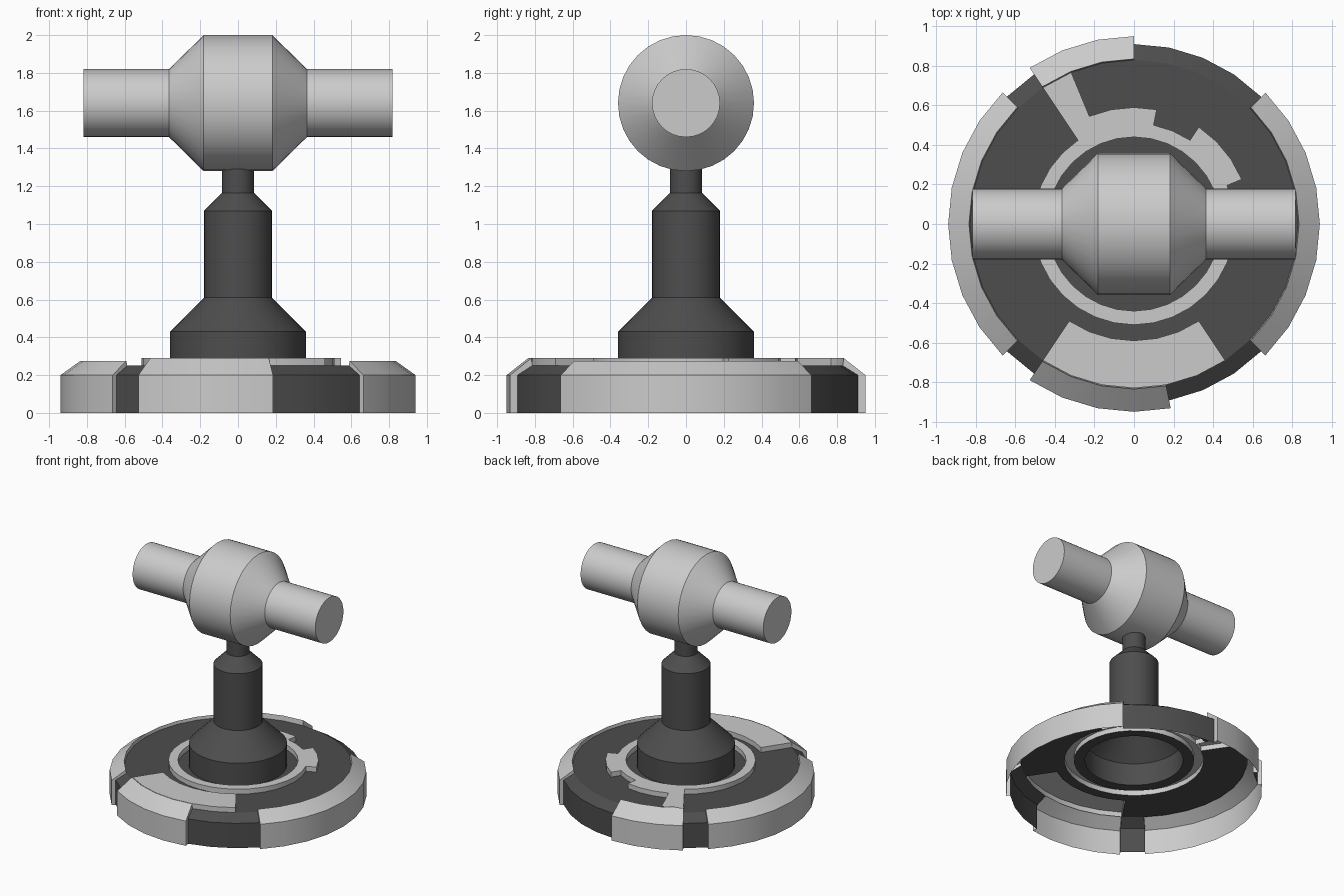
import bpy, bmesh, math
from mathutils import Matrix

if "Cube" in bpy.data.objects:
    bpy.data.objects.remove(bpy.data.objects["Cube"])

dark = bpy.data.materials.new("dark_grey")
dark.diffuse_color = (0.075, 0.075, 0.075, 1)
dark.use_nodes = True
dark.node_tree.nodes["Principled BSDF"].inputs["Base Color"].default_value = dark.diffuse_color
N = 32  # all round parts sit on the same 32 divisions


def sweep(name, profile, k0=0, k1=N, mat=None, back=None, matrix=None):
    """Turn an (r, z) profile from step k0 to k1; 'back' closes the end faces."""
    bm = bmesh.new()
    full = k1 - k0 == N

    def place(p, k):
        a = 2 * math.pi * k / N
        return bm.verts.new((p[0] * math.cos(a), p[0] * math.sin(a), p[1]))

    rows = [[place(p, k) for p in profile] for k in range(k0, k1 + (0 if full else 1))]
    pairs = list(zip(rows, rows[1:])) + ([(rows[-1], rows[0])] if full else [])
    for a, b in pairs:
        for i in range(len(profile) - 1):
            bm.faces.new((a[i], b[i], b[i + 1], a[i + 1]))
    if back is not None:
        for row, k, flip in ((rows[0], k0, False), (rows[-1], k1, True)):
            loop = row + [place(p, k) for p in back]
            bm.faces.new(loop[::-1] if flip else loop)
    bmesh.ops.remove_doubles(bm, verts=bm.verts, dist=1e-4)
    if matrix:
        bm.transform(matrix)
    for f in bm.faces:
        f.smooth = True
    me = bpy.data.meshes.new(name)
    bm.to_mesh(me)
    bm.free()
    me.set_sharp_from_angle(angle=math.radians(25))
    ob = bpy.data.objects.new(name, me)
    bpy.context.collection.objects.link(ob)
    if mat:
        me.materials.append(mat)
    return ob


# Head: barrel with two handles, lying along x
head = [(0, -0.817), (0.18, -0.817), (0.18, -0.365), (0.36, -0.182),
        (0.36, 0.182), (0.18, 0.365), (0.18, 0.817), (0, 0.817)]
sweep("cross_head", head,
      matrix=Matrix.Translation((0, 0, 1.64)) @ Matrix.Rotation(math.pi / 2, 4, 'Y'))

# Column with the recessed floor around its foot, hollow underneath
sweep("column", [(0.44, 0.25), (0.36, 0.25), (0.36, 0.43), (0.18, 0.61), (0.18, 1.07),
                 (0.085, 1.165), (0.085, 1.3)], mat=dark)

# Dark base shell: only where no light part replaces it
for k0, k1 in ((4, 8), (11, 12), (20, 21), (25, 28)):
    sweep("base_wall", [(0.91, 0), (0.91, 0.2), (0.83, 0.25)], k0, k1, dark)
for k0, k1 in ((-5, 10), (11, 21)):
    sweep("base_top_outer", [(0.83, 0.25), (0.59, 0.25)], k0, k1, dark)
for k0, k1 in ((0, 2), (5, 7), (11, 32)):
    sweep("base_top_inner", [(0.59, 0.25), (0.51, 0.25)], k0, k1, dark)

# Light rim around the column foot, with raised tabs and a spoke
sweep("foot_ring", [(0.51, 0.25), (0.51, 0.29), (0.44, 0.29), (0.44, 0.25)])
for k0, k1 in ((2, 5), (7, 10)):
    sweep("ring_tab", [(0.59, 0.25), (0.59, 0.29), (0.51, 0.29)], k0, k1, back=[(0.51, 0.25)])
sweep("ring_spoke", [(0.83, 0.29), (0.51, 0.29)], 10, 11, back=[(0.51, 0.25), (0.83, 0.25)])

# Front plate
sweep("front_plate", [(0.83, 0.25), (0.83, 0.29), (0.59, 0.29), (0.59, 0.25)], 21, 27, back=[])

# Light rim guards: sides, front and back
for name, k0, k1, r, top in (("right_guard", -4, 4, 0.94, 0.275), ("left_guard", 12, 20, 0.94, 0.275),
                             ("front_guard", 21, 25, 0.95, 0.29), ("back_guard", 8, 11, 0.95, 0.29)):
    sweep(name, [(r, 0), (r, 0.2), (0.835, top), (0.83, 0.25)], k0, k1,
          back=[(0.91, 0.2), (0.91, 0)])
